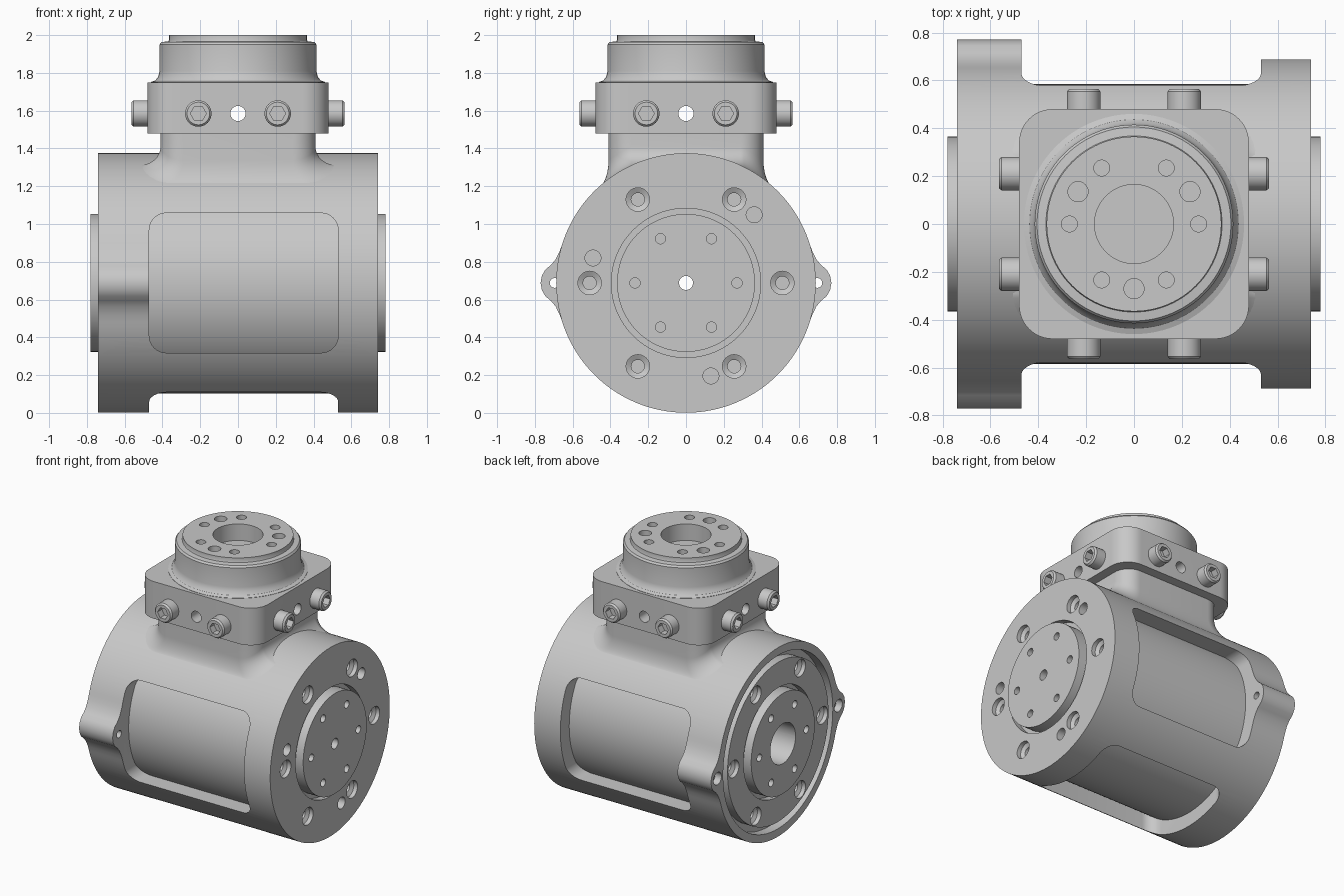
import bpy, bmesh
from math import pi, sin, cos, sqrt, radians
from mathutils import Matrix, Vector

if "Cube" in bpy.data.objects:
    bpy.data.objects.remove(bpy.data.objects["Cube"])

R, AXIS_Z = 0.687, 0.688          # housing radius and axis height
RIGHT, LEFT, UP = (1, 0, 0), (-1, 0, 0), (0, 0, 1)
SIXTHS = [i * pi / 3 for i in range(6)]
parts = []

steel = bpy.data.materials.new("machined_grey")
steel.use_nodes = True
steel.diffuse_color = (0.58, 0.58, 0.58, 1)
steel.node_tree.nodes["Principled BSDF"].inputs["Base Color"].default_value = (0.58, 0.58, 0.58, 1)


def skin(name, rings, matrix=Matrix()):
    """Closed solid through a stack of equal-sized rings."""
    bm = bmesh.new()
    loops = [[bm.verts.new(matrix @ Vector(p)) for p in ring] for ring in rings]
    n = len(loops[0])
    for a, b in zip(loops, loops[1:]):
        for i in range(n):
            j = (i + 1) % n
            bm.faces.new((a[i], a[j], b[j], b[i]))
    bm.faces.new(loops[0][::-1])
    bm.faces.new(loops[-1])
    bmesh.ops.recalc_face_normals(bm, faces=bm.faces)
    mesh = bpy.data.meshes.new(name)
    bm.to_mesh(mesh)
    bm.free()
    mesh.materials.append(steel)
    obj = bpy.data.objects.new(name, mesh)
    bpy.context.collection.objects.link(obj)
    return obj


def lathe(name, profile, loc=(0, 0, 0), direction=UP, sides=96):
    """Revolve (radius, height) pairs about a direction."""
    rot = Vector(direction).to_track_quat('Z', 'Y').to_matrix().to_4x4()
    rings = [[(r * cos(2 * pi * i / sides), r * sin(2 * pi * i / sides), h)
              for i in range(sides)] for r, h in profile]
    return skin(name, rings, Matrix.Translation(loc) @ rot)


def rounded(hx, hy, r, steps=8):
    """Outline of a rounded rectangle."""
    out = []
    for k, (sx, sy) in enumerate(((1, 1), (-1, 1), (-1, -1), (1, -1))):
        for i in range(steps + 1):
            a = (k + i / steps) * pi / 2
            out.append((sx * (hx - r) + r * cos(a), sy * (hy - r) + r * sin(a)))
    return out


def prism(name, outline, z0, z1, matrix=Matrix()):
    return skin(name, [[(x, y, z) for x, y in outline] for z in (z0, z1)], matrix)


def boolean(obj, tool, operation='DIFFERENCE'):
    mod = obj.modifiers.new("bool", 'BOOLEAN')
    mod.operation, mod.solver, mod.object = operation, 'EXACT', tool
    graph = bpy.context.evaluated_depsgraph_get()
    mesh = bpy.data.meshes.new_from_object(obj.evaluated_get(graph))
    obj.modifiers.clear()
    obj.data = mesh
    bpy.data.objects.remove(tool)


def drill(obj, profile, loc, direction, sides=32):
    boolean(obj, lathe("drill", profile, loc, direction, sides))


def hole(r, depth):
    return [(r, -depth), (r, 0.05)]


def face_circle(x, radius, angles):
    return [(x, radius * cos(a), AXIS_Z + radius * sin(a)) for a in angles]


COUNTERSINK = [(0.035, -0.12), (0.035, -0.045), (0.062, -0.03), (0.062, 0.05)]
centre = (0, 0, AXIS_Z)

# Housing barrel with two ears at its right-hand end
housing = lathe("housing", [(R, -0.74), (R, 0.74)], centre, RIGHT, 128)
half = [(0.5, 0.24), (0.645, 0.235), (0.668, 0.17), (0.69, 0.125),
        (0.715, 0.095), (0.745, 0.07), (0.763, 0.038)]
ear_outline = half + [(0.77, 0)] + [(y, -z) for y, z in reversed(half)]
for s in (1, -1):
    ear = skin("ear", [[(x, s * y, AXIS_Z + z) for y, z in ear_outline] for x in (-0.74, -0.45)])
    boolean(housing, ear, 'UNION')

# Windows at front, back and underside
for a in (pi / 2, -pi / 2, pi):
    m = Matrix.Translation((0.03, 0, AXIS_Z)) @ Matrix.Rotation(a, 4, 'X')
    boolean(housing, prism("window", rounded(0.5, 0.37, 0.09), 0.4, 0.95, m))

# Ear bolt holes
for s in (1, -1):
    drill(housing, [(0.026, -0.35), (0.026, -0.05), (0.045, -0.05), (0.045, 0.05)],
          (-0.74, s * 0.695, AXIS_Z), LEFT)

# End recesses and shaft bore
drill(housing, hole(0.63, 0.07), (-0.74, 0, AXIS_Z), LEFT, 96)
drill(housing, hole(0.395, 0.05), (0.74, 0, AXIS_Z), RIGHT, 96)
drill(housing, [(0.145, -1), (0.145, 1)], centre, RIGHT, 48)
for p in face_circle(0.74, 0.51, SIXTHS):
    drill(housing, COUNTERSINK, p, RIGHT)
for p in face_circle(0.74, 0.51, [pi / 4 + k * 2 * pi / 3 for k in range(3)]):
    drill(housing, hole(0.042, 0.1), p, RIGHT)
parts.append(housing)

# Motor core seen through the windows
core = lathe("motor_core", [(0.585, -0.6), (0.585, 0.6)], centre, RIGHT, 128)
drill(core, [(0.145, -1), (0.145, 1)], centre, RIGHT, 48)
parts.append(core)

# Bolted plate inside the rim at the other end
plate = lathe("end_plate", [(0.58, 0.6), (0.58, 0.74)], centre, LEFT)
drill(plate, hole(0.395, 0.05), (-0.74, 0, AXIS_Z), LEFT, 96)
drill(plate, hole(0.145, 0.3), (-0.74, 0, AXIS_Z), LEFT, 48)
for p in face_circle(-0.74, 0.51, SIXTHS):
    drill(plate, COUNTERSINK, p, LEFT)
parts.append(plate)

# Output discs on both ends
for name, direction, bore in (("right_disc", RIGHT, 0.037), ("left_disc", LEFT, 0.145)):
    disc = lathe(name, [(0.365, 0.62), (0.365, 0.78)], centre, direction)
    x = 0.78 * direction[0]
    drill(disc, hole(bore, 0.3), (x, 0, AXIS_Z), direction, 48)
    for p in face_circle(x, 0.27, SIXTHS):
        drill(disc, hole(0.027, 0.08), p, direction)
    parts.append(disc)

# Neck blended into the barrel by a fillet that follows its curve
def neck_ring(offset, height=None, z=None):
    ring = rounded(0.41 + offset, 0.41 + 0.3 * offset, 0.12 + 0.3 * offset, 12)
    return [(x, y, z if z else AXIS_Z + sqrt(R * R - y * y) + height) for x, y in ring]


neck_rings = [neck_ring(0.12, z=1.08)]
for i in range(9):
    u = i / 8 * pi / 2
    neck_rings.append(neck_ring(0.12 * (1 - sin(u)), 0.1 * (1 - cos(u)) - 0.002))
neck_rings.append(neck_ring(0, z=1.5))
parts.append(skin("neck", neck_rings))

# Square clamp flange with cross-drilled holes
flange = prism("clamp_flange", rounded(0.48, 0.48, 0.14, 12), 1.48, 1.75)
for d in (RIGHT, (0, 1, 0)):
    drill(flange, [(0.04, -1), (0.04, 1)], (0, 0, 1.585), d)
parts.append(flange)

# Round collar and top mounting face
collar = lathe("top_collar", [(0.46, 1.74), (0.46, 1.752), (0.437, 1.76), (0.422, 1.78),
                              (0.415, 1.81), (0.415, 1.95), (0.405, 1.963), (0.368, 1.967),
                              (0.365, 1.975), (0.365, 2.0)])
drill(collar, hole(0.165, 0.12), (0, 0, 2), UP, 64)
for radius, angles in ((0.033, SIXTHS), (0.042, [pi / 6 + k * 2 * pi / 3 for k in range(3)])):
    for a in angles:
        drill(collar, hole(radius, 0.1), (0.27 * cos(a), 0.27 * sin(a), 2), UP)
parts.append(collar)

# Socket-head clamp screws, two per side
for k in range(4):
    turn = Matrix.Rotation(k * pi / 2, 3, 'Z')
    out = turn @ Vector(RIGHT)
    for s in (1, -1):
        base = turn @ Vector((0, s * 0.21, 0)) + Vector((0, 0, 1.585))
        screw = lathe("clamp_screw", [(0.07, 0.46), (0.07, 0.553), (0.06, 0.565)], base, out, 40)
        drill(screw, hole(0.042, 0.05), base + out * 0.565, out, 6)
        parts.append(screw)

# Smooth curved faces, keep machined edges crisp
bpy.ops.object.select_all(action='DESELECT')
for obj in parts:
    obj.select_set(True)
bpy.context.view_layer.objects.active = housing
bpy.ops.object.shade_smooth_by_angle(angle=radians(30))
